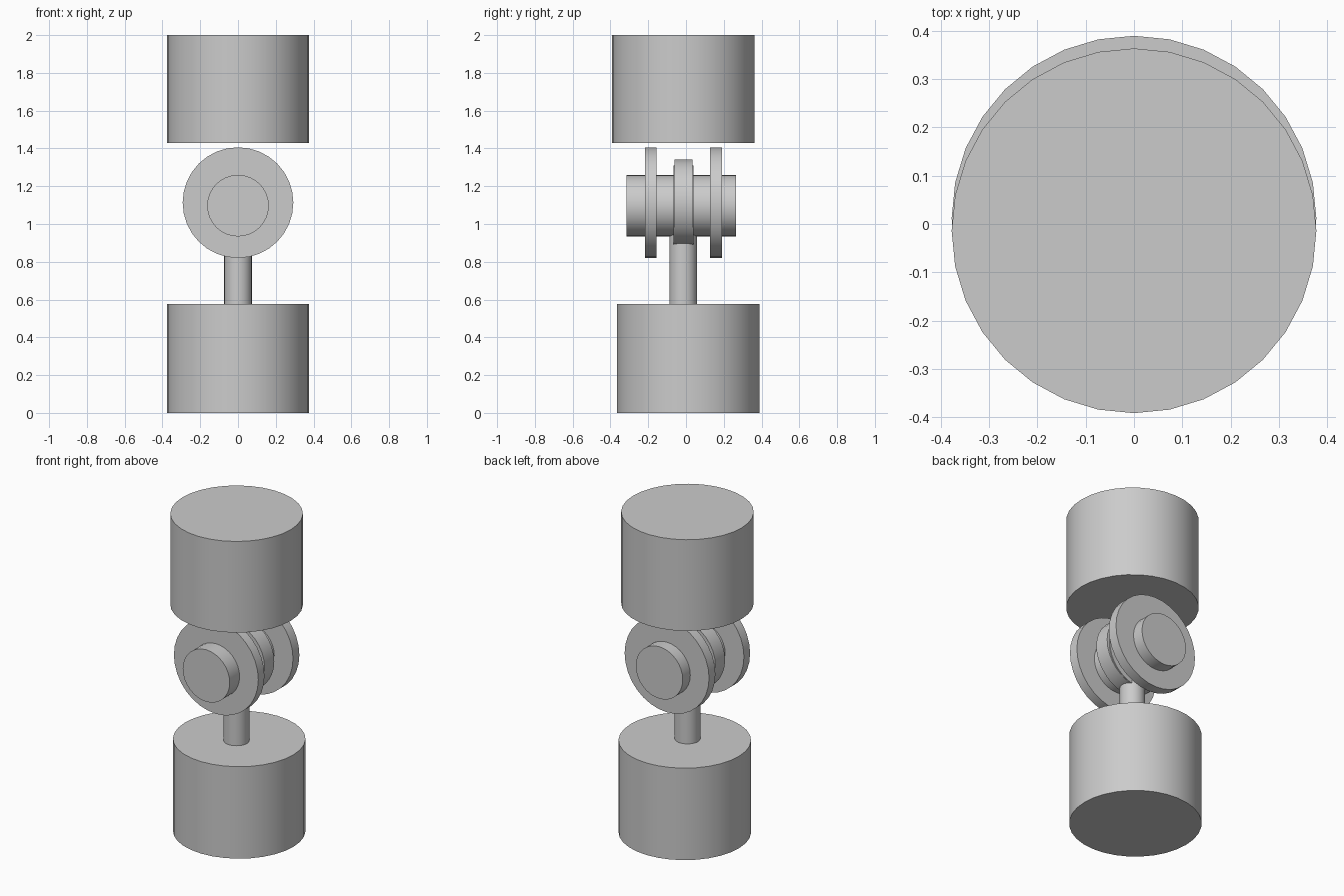
import bpy
import math

cube = bpy.data.objects.get("Cube")
if cube:
    bpy.data.objects.remove(cube, do_unlink=True)

grey = bpy.data.materials.new("light_grey")
grey.use_nodes = True
colour = (0.6, 0.6, 0.6, 1)
grey.diffuse_color = colour
grey.node_tree.nodes["Principled BSDF"].inputs["Base Color"].default_value = colour


def cylinder(name, radius, start, end, offset, along_y=False):
    """Cylinder from start to end along z (offset = y) or along y (offset = z)."""
    middle = (start + end) / 2
    location = (0, middle, offset) if along_y else (0, offset, middle)
    bpy.ops.mesh.primitive_cylinder_add(
        vertices=32, radius=radius, depth=end - start, location=location,
        rotation=(math.pi / 2 if along_y else 0, 0, 0))
    obj = bpy.context.object
    obj.name = name
    obj.data.materials.append(grey)
    bpy.ops.object.shade_smooth_by_angle(angle=math.radians(30))
    return obj


# Upright blocks and the neck rising into the axle
cylinder("lower_block", 0.377, 0, 0.577, 0.012)
cylinder("upper_block", 0.377, 1.428, 2, -0.014)
cylinder("neck", 0.073, 0.57, 1.0, -0.015)

# Horizontal axle with side discs and a central ring
cylinder("axle", 0.163, -0.315, 0.265, 1.097, True)
cylinder("front_disc", 0.293, -0.217, -0.156, 1.113, True)
cylinder("back_disc", 0.293, 0.127, 0.19, 1.113, True)
cylinder("centre_ring", 0.228, -0.062, 0.034, 1.113, True)
cylinder("centre_hub", 0.212, -0.067, 0.039, 1.097, True)
